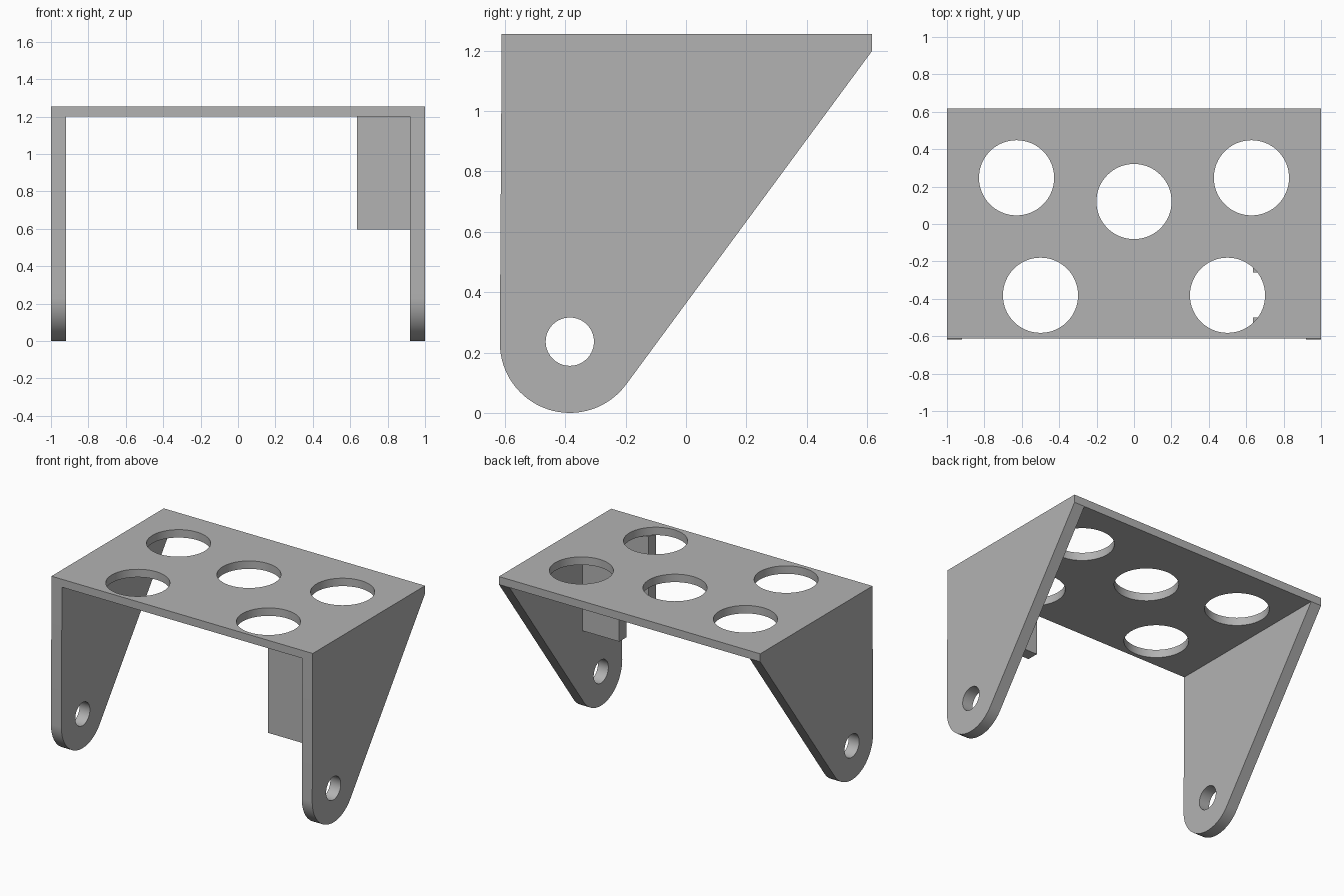
import bpy, bmesh
from math import sin, cos, atan2, acos, hypot, pi, radians
from mathutils import Matrix, Vector

old = bpy.data.objects.get("Cube")
if old:
    bpy.data.objects.remove(old)

grey = bpy.data.materials.new("plain_grey")
grey.use_nodes = True
grey.diffuse_color = (0.45, 0.45, 0.45, 1)
grey.node_tree.nodes["Principled BSDF"].inputs["Base Color"].default_value = grey.diffuse_color


def finish(name, bm):
    bmesh.ops.recalc_face_normals(bm, faces=bm.faces)
    mesh = bpy.data.meshes.new(name)
    bm.to_mesh(mesh)
    bm.free()
    mesh.materials.append(grey)
    obj = bpy.data.objects.new(name, mesh)
    bpy.context.collection.objects.link(obj)
    return obj


def box(name, x, y, z):
    bm = bmesh.new()
    size = Matrix.Diagonal((x[1] - x[0], y[1] - y[0], z[1] - z[0], 1))
    middle = Matrix.Translation([sum(r) / 2 for r in (x, y, z)])
    bmesh.ops.create_cube(bm, size=1, matrix=middle @ size)
    return finish(name, bm)


def drill(obj, centres, radius, axis):
    """Cut round holes through obj along the given axis."""
    bm = bmesh.new()
    turn = Matrix.Rotation(pi / 2, 4, "Y") if axis == "X" else Matrix()
    for c in centres:
        bmesh.ops.create_cone(bm, cap_ends=True, segments=64, radius1=radius, radius2=radius,
                              depth=0.4, matrix=Matrix.Translation(c) @ turn)
    cutter = finish(obj.name + "_cutter", bm)
    cutter.hide_render = True
    mod = obj.modifiers.new("holes", "BOOLEAN")
    mod.operation, mod.solver, mod.object = "DIFFERENCE", "EXACT", cutter
    bpy.ops.object.select_all(action="DESELECT")
    bpy.context.view_layer.objects.active = obj
    obj.select_set(True)
    bpy.ops.object.modifier_apply(modifier=mod.name)
    bpy.data.objects.remove(cutter)
    bpy.ops.object.shade_smooth_by_angle(angle=radians(30))


# Top plate with five round holes
top, under = 1.255, 1.2
plate = box("top_plate", (-1, 1), (-0.611, 0.617), (under, top))
holes = [(-0.628, 0.247), (0.628, 0.247), (0, 0.12), (-0.5, -0.381), (0.5, -0.381)]
drill(plate, [(x, y, top) for x, y in holes], 0.201, "Z")

# Side plates: straight front, sloping back, rounded foot with a pivot hole
cy, cz, r = -0.385, 0.232, 0.232
dy, dz = 0.617 - cy, under - cz
end = atan2(dz, dy) - acos(r / hypot(dy, dz))  # tangent point of the slope
profile = [(-0.611, under)]
for i in range(33):
    a = -pi + (end + pi) * i / 32
    profile.append((cy + r * cos(a), cz + r * sin(a)))
profile.append((0.617, under))

for name, x in (("left_side_plate", 0.92), ("right_side_plate", -1)):
    bm = bmesh.new()
    face = bm.faces.new([bm.verts.new((x, y, z)) for y, z in profile])
    grown = bmesh.ops.extrude_face_region(bm, geom=[face])["geom"]
    bmesh.ops.translate(bm, vec=Vector((0.08, 0, 0)),
                        verts=[v for v in grown if isinstance(v, bmesh.types.BMVert)])
    drill(finish(name, bm), [(x + 0.04, cy, 0.236)], 0.08, "X")

# Pair of tabs inside the left side plate
for name, y in (("front_tab", -0.58), ("back_tab", -0.26)):
    box(name, (0.637, 0.92), (y, y + 0.08), (0.597, under))
